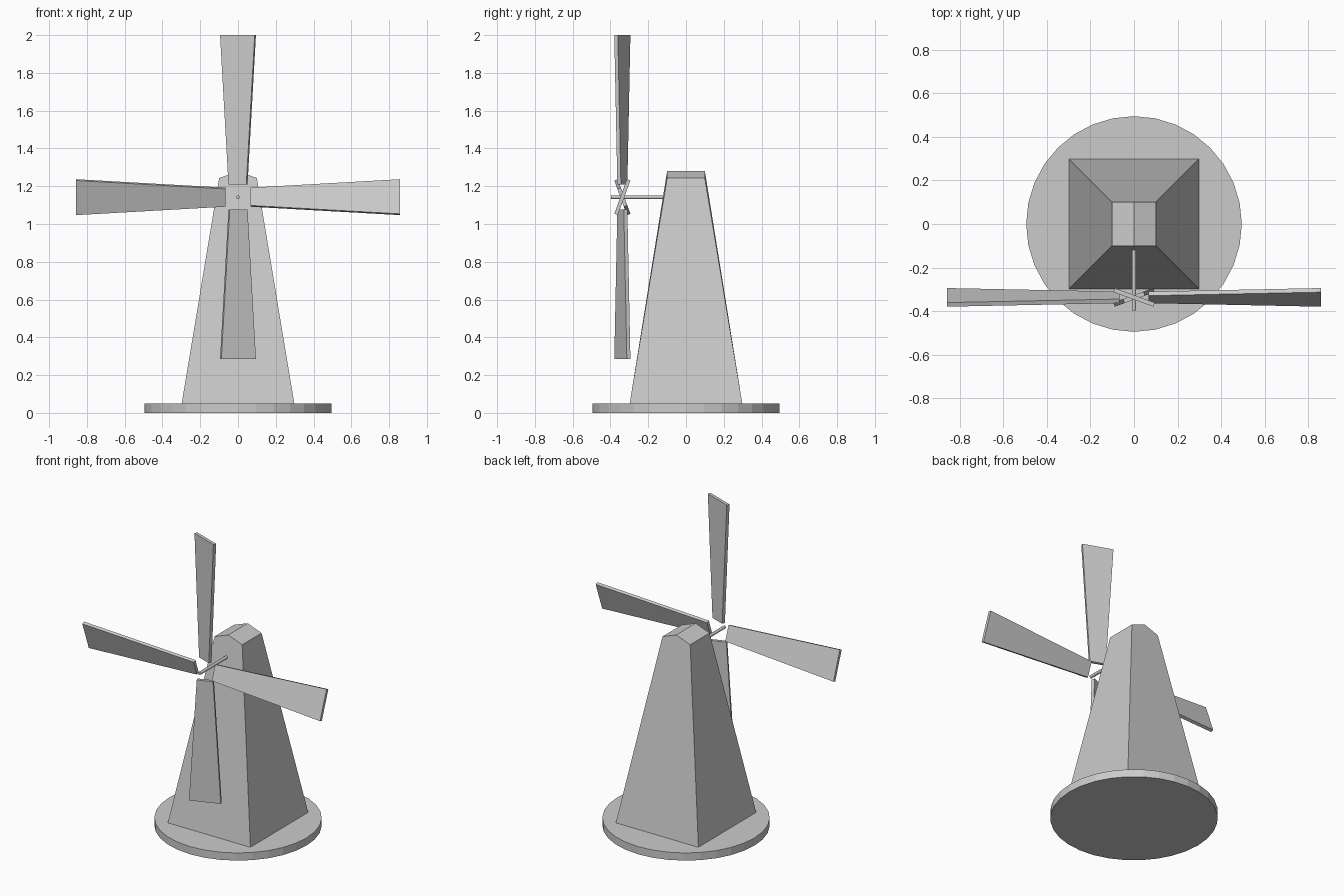
import bpy, bmesh, math
from mathutils import Matrix, Vector

if "Cube" in bpy.data.objects:
    bpy.data.objects.remove(bpy.data.objects["Cube"])


def make_object(name, bm):
    bmesh.ops.recalc_face_normals(bm, faces=bm.faces)
    mesh = bpy.data.meshes.new(name)
    bm.to_mesh(mesh)
    bm.free()
    obj = bpy.data.objects.new(name, mesh)
    bpy.context.collection.objects.link(obj)
    return obj


def cylinder(name, radius, depth, sides, matrix):
    bm = bmesh.new()
    bmesh.ops.create_cone(bm, cap_ends=True, segments=sides, radius1=radius,
                          radius2=radius, depth=depth, matrix=matrix)
    return make_object(name, bm)


def frustum(bm, bottom, top, z0, z1):
    """Tapered box; bottom and top are (half x, half y). Returns the top face."""
    corners = [(-1, -1), (1, -1), (1, 1), (-1, 1)]
    lo = [bm.verts.new((x * bottom[0], y * bottom[1], z0)) for x, y in corners]
    hi = [bm.verts.new((x * top[0], y * top[1], z1)) for x, y in corners]
    bm.faces.new(lo[::-1])
    for i in range(4):
        j = (i + 1) % 4
        bm.faces.new((lo[i], lo[j], hi[j], hi[i]))
    return bm.faces.new(hi)


BASE_H, EAVES, RIDGE = 0.05, 1.243, 1.28
HUB = Vector((0, -0.337, 1.142))

# Round base plate
cylinder("base", 0.495, BASE_H, 32, Matrix.Translation((0, 0, BASE_H / 2)))

# Tapered tower with a low gable roof, ridge running front to back
bm = bmesh.new()
top = frustum(bm, (0.298, 0.298), (0.1, 0.1), BASE_H, EAVES)
cross_edges = [e for e in top.edges
               if abs(e.verts[0].co.y - e.verts[1].co.y) < 1e-4]
ridge = bmesh.ops.subdivide_edges(bm, edges=cross_edges, cuts=1)
for v in ridge["geom_inner"]:
    if isinstance(v, bmesh.types.BMVert):
        v.co.z = RIDGE
make_object("tower", bm)

# Sail shaft, running from in front of the sails into the tower
cylinder("shaft", 0.01, 0.32, 16,
         Matrix.Translation((0, -0.237, HUB.z)) @ Matrix.Rotation(math.pi / 2, 4, 'X'))

# Four pitched, tapered sails around the shaft
for i, side in enumerate(("top", "right", "bottom", "left")):
    bm = bmesh.new()
    frustum(bm, (0.05, 0.01), (0.0975, 0.01), 0.066, 0.858)
    sail = (Matrix.Translation(HUB) @ Matrix.Rotation(i * math.pi / 2, 4, 'Y')
            @ Matrix.Rotation(math.radians(-20), 4, 'Z'))
    bmesh.ops.transform(bm, matrix=sail, verts=bm.verts)
    make_object(side + "_sail", bm)
